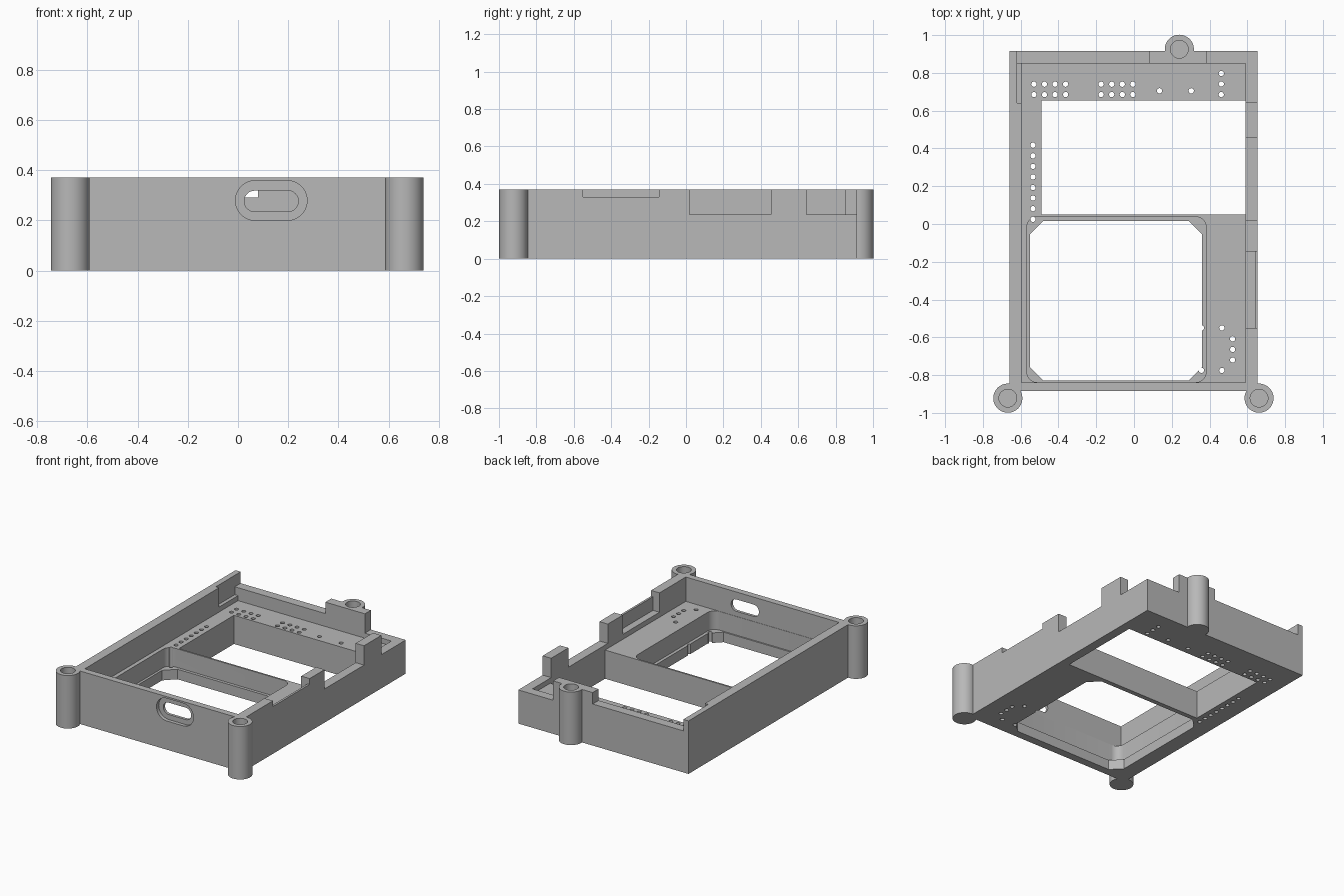
import bpy, bmesh, math
from mathutils import Matrix

cube = bpy.data.objects.get("Cube")
if cube:
    bpy.data.objects.remove(cube, do_unlink=True)

grey = bpy.data.materials.new("plain grey")
grey.use_nodes = True
grey.diffuse_color = (0.48, 0.48, 0.48, 1)
grey.node_tree.nodes["Principled BSDF"].inputs["Base Color"].default_value = grey.diffuse_color

HEIGHT = 0.37
FLOOR = 0.20
LOW = 0.235      # height of the deep wall notches
ABOVE = 0.5      # cutters reach past the rim
BELOW = -0.1


def rounded(x0, x1, y0, y1, radius, steps):
    """Outline of a rectangle with rounded corners; one step gives chamfers."""
    corners = [(x1, y1), (x0, y1), (x0, y0), (x1, y0)]
    points = []
    for i, (cx, cy) in enumerate(corners):
        mx = cx - radius if cx == x1 else cx + radius
        my = cy - radius if cy == y1 else cy + radius
        for s in range(steps + 1):
            a = math.pi / 2 * (i + s / steps)
            points.append((mx + radius * math.cos(a), my + radius * math.sin(a)))
    return points


def circle(x, y, radius, sides):
    return [(x + radius * math.cos(math.tau * i / sides),
             y + radius * math.sin(math.tau * i / sides)) for i in range(sides)]


def prism(name, outlines, z0, z1, turn=None):
    """Extrude flat outlines from z0 to z1 into one mesh object."""
    bm = bmesh.new()
    for outline in outlines:
        lower = [bm.verts.new((x, y, z0)) for x, y in outline]
        upper = [bm.verts.new((x, y, z1)) for x, y in outline]
        bm.faces.new(lower[::-1])
        bm.faces.new(upper)
        n = len(outline)
        for i in range(n):
            j = (i + 1) % n
            bm.faces.new((lower[i], lower[j], upper[j], upper[i]))
    if turn:
        bm.transform(turn)
    mesh = bpy.data.meshes.new(name)
    bm.to_mesh(mesh)
    bm.free()
    mesh.materials.append(grey)
    obj = bpy.data.objects.new(name, mesh)
    bpy.context.collection.objects.link(obj)
    return obj


def block(name, x0, x1, y0, y1, z0, z1=ABOVE):
    return prism(name, [[(x0, y0), (x1, y0), (x1, y1), (x0, y1)]], z0, z1)


def combine(target, tool, operation):
    mod = target.modifiers.new("combine", "BOOLEAN")
    mod.operation = operation
    mod.solver = "EXACT"
    mod.object = tool
    bpy.context.view_layer.objects.active = target
    bpy.ops.object.modifier_apply(modifier=mod.name)
    bpy.data.objects.remove(tool, do_unlink=True)


# Outer shell with three round screw posts
tray = block("tray", -0.66, 0.655, -0.885, 0.915, 0, HEIGHT)
posts = [(-0.668, -0.922), (0.662, -0.922), (0.24, 0.925)]
for x, y in posts:
    combine(tray, prism("post", [circle(x, y, 0.077, 48)], 0, HEIGHT), "UNION")

cutters = [
    # Main pocket and blind screw holes
    block("pocket", -0.595, 0.59, -0.84, 0.85, FLOOR),
    prism("screw_holes", [circle(x, y, 0.047, 40) for x, y in posts], 0.17, ABOVE),
    # Rear window, front window and its rounded ledge
    block("rear_window", -0.49, 0.59, 0.05, 0.655, BELOW),
    prism("ledge", [rounded(-0.567, 0.382, -0.838, 0.038, 0.055, 8)], 0.07, ABOVE),
    prism("front_window", [rounded(-0.55, 0.36, -0.828, 0.017, 0.07, 1)], BELOW, ABOVE),
    # Lowered back wall and step in the right wall
    block("back_notch", -0.62, 0.08, 0.84, 0.95, 0.29),
    block("side_step", -0.62, -0.58, 0.64, 0.85, LOW),
    # Notches along the left wall and its rear corner
    block("corner_notch_back", 0.385, 0.7, 0.84, 0.95, LOW),
    block("corner_notch_side", 0.58, 0.7, 0.645, 0.95, LOW),
    block("wide_notch", 0.58, 0.7, 0.02, 0.455, LOW),
    block("shallow_notch", 0.58, 0.7, -0.55, -0.145, 0.33),
    block("inner_notch", 0.58, 0.64, -0.55, -0.145, LOW),
]

# Slot through the front wall with a recessed surround
upright = Matrix.Rotation(math.pi / 2, 4, "X")
cutters += [
    prism("slot_surround", [rounded(-0.01, 0.275, 0.2, 0.358, 0.0785, 10)], 0.86, 0.95, upright),
    prism("slot", [rounded(0.025, 0.24, 0.235, 0.318, 0.041, 10)], 0.8, 0.95, upright),
]

# Small pin holes through the floor
pitch = 0.056
pins = [(start + pitch * i, y) for start in (-0.53, -0.174) for i in range(4) for y in (0.685, 0.74)]
pins += [(-0.535, 0.025 + pitch * i) for i in range(8)]
pins += [(0.462, 0.685 + pitch * i) for i in range(3)]
pins += [(0.522, -0.72 + pitch * i) for i in range(3)]
pins += [(x, y) for x in (0.357, 0.465) for y in (-0.775, -0.55)]
pins += [(0.135, 0.705), (0.303, 0.705)]
cutters.append(prism("pin_holes", [circle(x, y, 0.014, 16) for x, y in pins], BELOW, 0.3))

for cutter in cutters:
    combine(tray, cutter, "DIFFERENCE")

# Smooth the round parts, keep edges sharp
bpy.ops.object.select_all(action="DESELECT")
tray.select_set(True)
bpy.context.view_layer.objects.active = tray
bpy.ops.object.shade_smooth_by_angle(angle=math.radians(30))
